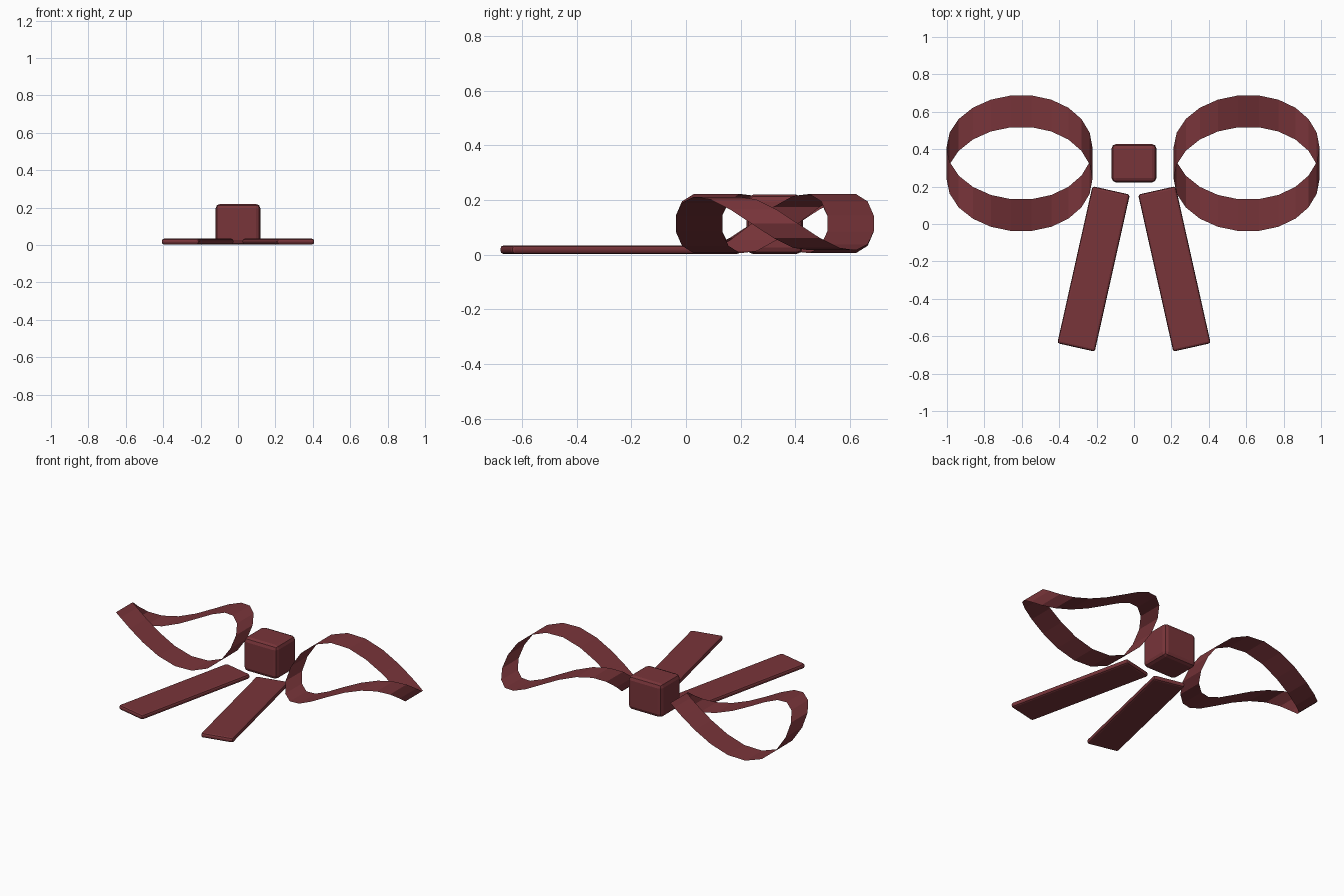
import bpy, bmesh
from math import sin, cos, pi, radians
from mathutils import Matrix

if "Cube" in bpy.data.objects:
    bpy.data.objects.remove(bpy.data.objects["Cube"])

red = bpy.data.materials.new("ribbon_red")
red.diffuse_color = (0.19, 0.035, 0.042, 1)
red.use_nodes = True
red.node_tree.nodes["Principled BSDF"].inputs["Base Color"].default_value = red.diffuse_color


def finish(name, bm):
    me = bpy.data.meshes.new(name)
    bm.to_mesh(me)
    bm.free()
    me.materials.append(red)
    ob = bpy.data.objects.new(name, me)
    bpy.context.collection.objects.link(ob)
    return ob


def box(name, size, loc, turn=0, bevel=0.02):
    bm = bmesh.new()
    bmesh.ops.create_cube(bm, size=1)
    bm.transform(Matrix.Diagonal((*size, 1)))
    ob = finish(name, bm)
    ob.location = loc
    ob.rotation_euler.z = radians(turn)
    mod = ob.modifiers.new("bevel", 'BEVEL')
    mod.width = bevel
    mod.segments = 2
    return ob


def loop(name, cx, twist, n=22):
    # thin ribbon: saddle-shaped ring swept along y
    bm = bmesh.new()
    rows = []
    for i in range(n):
        t = 2 * pi * i / n
        x = cx + 0.39 * cos(t) * (1 - 0.026 * cos(t))
        y = 0.325 + 0.28 * sin(t)
        z = 0.114 + twist * 0.104 * sin(2 * t) * (1 - 0.08 * cos(t))
        rows.append([bm.verts.new((x, y + s * 0.085, z)) for s in (-1, 1)])
    for i in range(n):
        a, b = rows[i], rows[(i + 1) % n]
        bm.faces.new((a[0], b[0], b[1], a[1]))
    return finish(name, bm)


# ribbon loops, twisted opposite ways
loop("left_loop", -0.602, 1)
loop("right_loop", 0.612, -1)

# centre knot
box("knot", (0.24, 0.206, 0.218), (0, 0.325, 0.111), bevel=0.025)

# hanging tails
for side, name in ((-1, "left_tail"), (1, "right_tail")):
    box(name, (0.205, 0.86, 0.031), (side * 0.216, -0.24, 0.0185),
        turn=side * 12.6, bevel=0.012)
